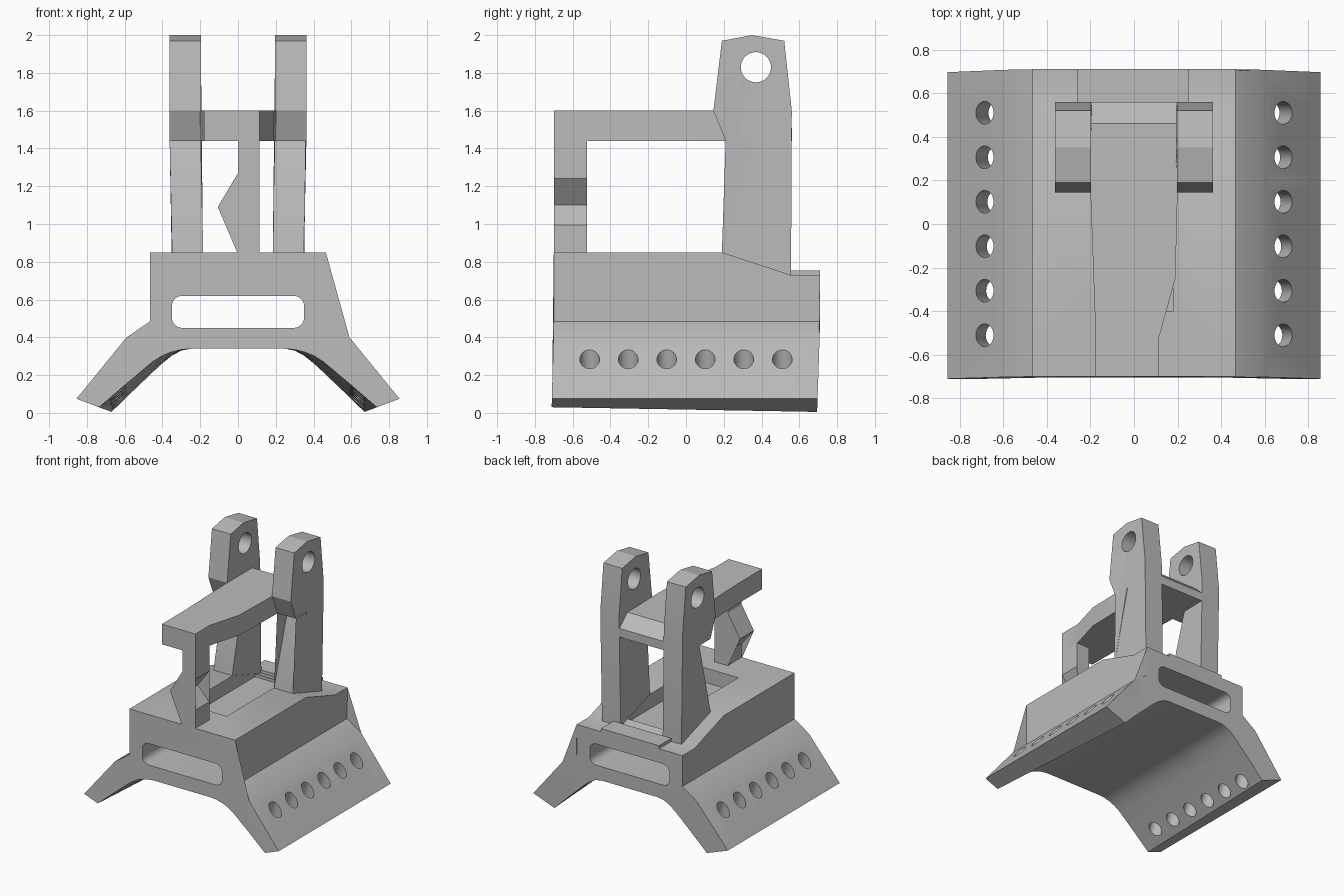
import bpy, bmesh, math
from mathutils import Vector, Matrix

cube = bpy.data.objects.get("Cube")
if cube:
    bpy.data.objects.remove(cube, do_unlink=True)

grey = bpy.data.materials.new("plain_grey")
grey.use_nodes = True
colour = (0.5, 0.5, 0.5, 1)
grey.diffuse_color = colour
grey.node_tree.nodes["Principled BSDF"].inputs["Base Color"].default_value = colour


def loft(name, rings):
    """Skin a list of matching closed rings and cap both ends."""
    bm = bmesh.new()
    rows = [[bm.verts.new(p) for p in ring] for ring in rings]
    n = len(rows[0])
    for a, b in zip(rows, rows[1:]):
        for i in range(n):
            j = (i + 1) % n
            bm.faces.new((a[i], a[j], b[j], b[i]))
    caps = [bm.faces.new(rows[0]), bm.faces.new(rows[-1])]
    bmesh.ops.triangulate(bm, faces=caps)
    bmesh.ops.recalc_face_normals(bm, faces=bm.faces)
    mesh = bpy.data.meshes.new(name)
    bm.to_mesh(mesh)
    bm.free()
    mesh.materials.append(grey)
    obj = bpy.data.objects.new(name, mesh)
    bpy.context.collection.objects.link(obj)
    return obj


def box(name, x0, x1, y0, y1, z0, z1):
    return loft(name, [[(x0, y0, z), (x1, y0, z), (x1, y1, z), (x0, y1, z)] for z in (z0, z1)])


def cylinder(name, centre, axis, radius, length):
    turn = Vector((0, 0, 1)).rotation_difference(Vector(axis)).to_matrix().to_4x4()
    place = Matrix.Translation(centre) @ turn
    steps = [math.tau * i / 32 for i in range(32)]
    return loft(name, [[place @ Vector((radius * math.cos(a), radius * math.sin(a), h)) for a in steps]
                       for h in (-length / 2, length / 2)])


def cut(obj, cutter):
    cutter.hide_render = True
    mod = obj.modifiers.new("cut", 'BOOLEAN')
    mod.operation = 'DIFFERENCE'
    mod.solver = 'EXACT'
    mod.object = cutter
    bpy.context.view_layer.objects.active = obj
    bpy.ops.object.modifier_apply(modifier=mod.name)
    bpy.data.objects.remove(cutter, do_unlink=True)


# Saddle base: the arch tapers towards the back, and the top steps down there
arch_front = [(.735, .03), (.59, .155), (.45, .272), (.40, .303), (.35, .323), (.30, .335), (.25, .34)]
arch_back = [(.67, .005), (.56, .112), (.45, .217), (.40, .263), (.35, .303), (.30, .33), (.25, .34)]


def base_ring(y, top):
    t = (y + .70) / 1.41
    half = [(.465, top), (.465, .485), (.59, .40), (.855, .075)]
    half += [(a[0] + (b[0] - a[0]) * t, a[1] + (b[1] - a[1]) * t) for a, b in zip(arch_front, arch_back)]
    ring = half + [(-x, z) for x, z in reversed(half)]
    lean = -.012 if t < .01 else -.016 if t > .99 else 0
    return [(x, y + lean * max(0, (.48 - z) / .48), z) for x, z in ring]


base = loft("saddle_base", [base_ring(*s) for s in ((-.70, .85), (.19, .85), (.555, .73), (.71, .73))])

# Rounded slot running through the base
r = .055
corners = [(.35 - r, .62 - r, 0), (-.35 + r, .62 - r, 90), (-.35 + r, .45 + r, 180), (.35 - r, .45 + r, 270)]
slot = [(cx + r * math.cos(math.radians(s + 15 * k)), cz + r * math.sin(math.radians(s + 15 * k)))
        for cx, cz, s in corners for k in range(7)]
cut(base, loft("slot_cutter", [[(x, y, z) for x, z in slot] for y in (-1, 1)]))

# Shallow pocket in the top
cut(base, box("pocket_cutter", -.18, .18, -.4, .47, .735, 1))

# Rows of bolt holes through both flanges
for side in (1, -1):
    for i in range(6):
        y = -.51 + .204 * i
        axis = (side * math.sin(math.radians(15)), 0, math.cos(math.radians(15)))
        cut(base, cylinder("bolt_cutter", (side * .685, y, .285), axis, .052, .8))

# Raised plate on the back step
box("back_plate", -.26, .25, .555, .71, .72, .755)

# Upright legs with pin holes, slightly closer together at the foot
leg_profile = [(.19, .835), (.19, .85), (.35, 1.44), (.21, 1.44), (.145, 1.6), (.19, 1.97),
               (.35, 2.0), (.52, 1.97), (.56, 1.6), (.556, .71)]
for side, name in ((1, "left_leg"), (-1, "right_leg")):
    rings = []
    for x in (.197, .362):
        rings.append([(side * (x - .013 * max(0, min(1, (1.44 - z) / .6))), y, z) for y, z in leg_profile])
    leg = loft(name, rings)
    cut(leg, cylinder("pin_cutter", (side * .28, .37, 1.83), (1, 0, 0), .08, .5))

# Top arm: narrows on one side, chamfered at the back
arm_outline = [(-.2, .56), (-.2, .15), (-.18, -.4), (-.18, -.70), (.115, -.70), (.115, -.52), (.19, -.25), (.2, .15), (.2, .56)]
arm = loft("top_arm", [[(x, y, z) for x, y in arm_outline] for z in (1.44, 1.6)])
chamfer = [(.46, 1.6), (.57, 1.5), (.7, 1.7), (.46, 1.7)]
cut(arm, loft("chamfer_cutter", [[(x, y, z) for y, z in chamfer] for x in (-.5, .5)]))

# Zigzag strut holding up the front of the arm
zigzag = [(.115, 1.45), (.115, 1.24), (.012, 1.1), (.115, .995), (.115, .84),
          (0, .84), (0, .96), (-.107, 1.09), (0, 1.27), (0, 1.45)]
loft("zigzag_strut", [[(x, y, z) for x, z in zigzag] for y in (-.70, -.525)])

# Smooth the round walls, keep the corners sharp
for obj in bpy.context.scene.objects:
    obj.select_set(obj.type == 'MESH')
bpy.context.view_layer.objects.active = base
bpy.ops.object.shade_smooth_by_angle(angle=math.radians(20))
